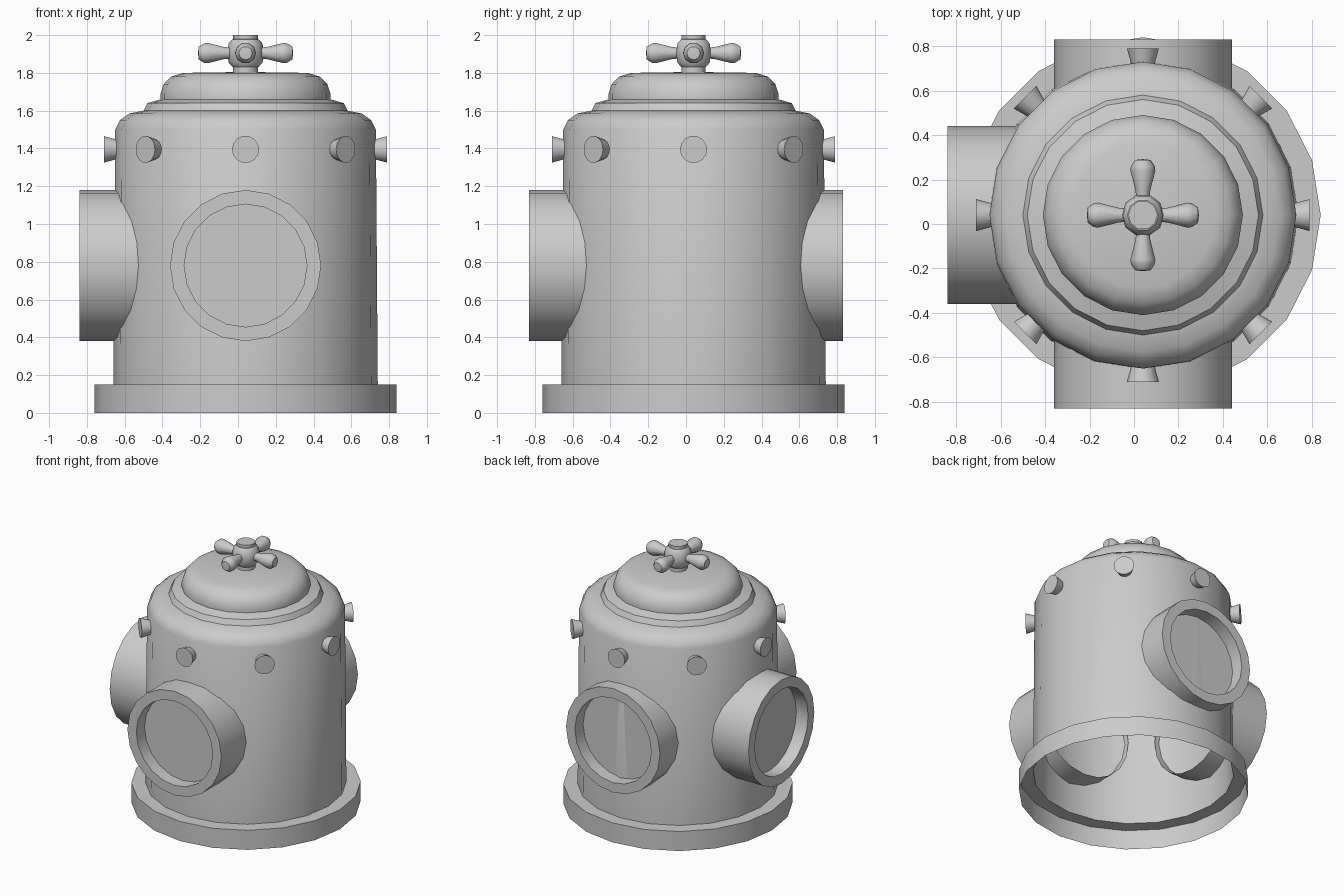
import bpy, bmesh
from math import pi, cos, sin, radians
from mathutils import Matrix, Vector

if "Cube" in bpy.data.objects:
    bpy.data.objects.remove(bpy.data.objects["Cube"])

CX, CY = 0.04, 0.04  # main vertical axis


def lathe(name, profile, sides, matrix):
    """Revolve (radius, height) points around local z, then place with matrix."""
    bm = bmesh.new()
    rings = []
    for r, h in profile:
        if r == 0:
            rings.append([bm.verts.new((0, 0, h))] * sides)
        else:
            rings.append([bm.verts.new((r * cos(2 * pi * i / sides), r * sin(2 * pi * i / sides), h))
                          for i in range(sides)])
    for a, b in zip(rings, rings[1:]):
        for i in range(sides):
            j = (i + 1) % sides
            quad = [a[i], a[j], b[j], b[i]]
            bm.faces.new(list(dict.fromkeys(quad)))
    bm.transform(matrix)
    bm.normal_update()
    mesh = bpy.data.meshes.new(name)
    bm.to_mesh(mesh)
    bm.free()
    obj = bpy.data.objects.new(name, mesh)
    bpy.context.collection.objects.link(obj)
    bpy.ops.object.select_all(action='DESELECT')
    obj.select_set(True)
    bpy.context.view_layer.objects.active = obj
    bpy.ops.object.shade_smooth_by_angle(angle=radians(40))
    return obj


def upright():
    return Matrix.Translation((CX, CY, 0))


def outward(angle, z):
    """Local z points radially outward from the main axis at the given height."""
    d = Vector((cos(angle), sin(angle), 0))
    return Matrix.Translation((CX, CY, z)) @ d.to_track_quat('Z', 'Y').to_matrix().to_4x4()


# Hollow body: open base flange, wall, shoulder and step
lathe("body", [(0.80, 0), (0.80, 0.15), (0.70, 0.15), (0.69, 1.50), (0.665, 1.55),
               (0.615, 1.585), (0.54, 1.60), (0.52, 1.64), (0.45, 1.66)], 20, upright())

# Rounded lid
lathe("lid", [(0.45, 1.66), (0.45, 1.69), (0.433, 1.74), (0.395, 1.78),
              (0.33, 1.80), (0, 1.805)], 20, upright())

# Three portholes with recessed panes
for name, angle, end in (("front_porthole", -pi / 2, 0.87),
                         ("back_porthole", pi / 2, 0.79),
                         ("left_porthole", pi, 0.88)):
    lathe(name, [(0.40, 0.53), (0.40, end), (0.325, end), (0.325, end - 0.10),
                 (0, end - 0.10)], 20, outward(angle, 0.78))

# Eight flared studs around the shoulder
for i in range(8):
    lathe(f"stud_{i + 1}", [(0.047, 0.66), (0.072, 0.75), (0, 0.75)], 14,
          outward(i * pi / 4, 1.395))

# Valve stem and hub
lathe("valve_stem", [(0.066, 1.79), (0.066, 2.0), (0, 2.0)], 10, upright())
lathe("valve_hub", [(0, 1.83), (0.07, 1.832), (0.09, 1.855), (0.096, 1.905),
                    (0.09, 1.955), (0.07, 1.978), (0, 1.98)], 10, upright())

# Four flared handle spokes
for i in range(4):
    lathe(f"valve_spoke_{i + 1}", [(0.03, 0.07), (0.033, 0.11), (0.056, 0.20),
                                   (0.054, 0.22), (0.035, 0.248), (0, 0.252)], 10,
          outward(i * pi / 2, 1.905))
